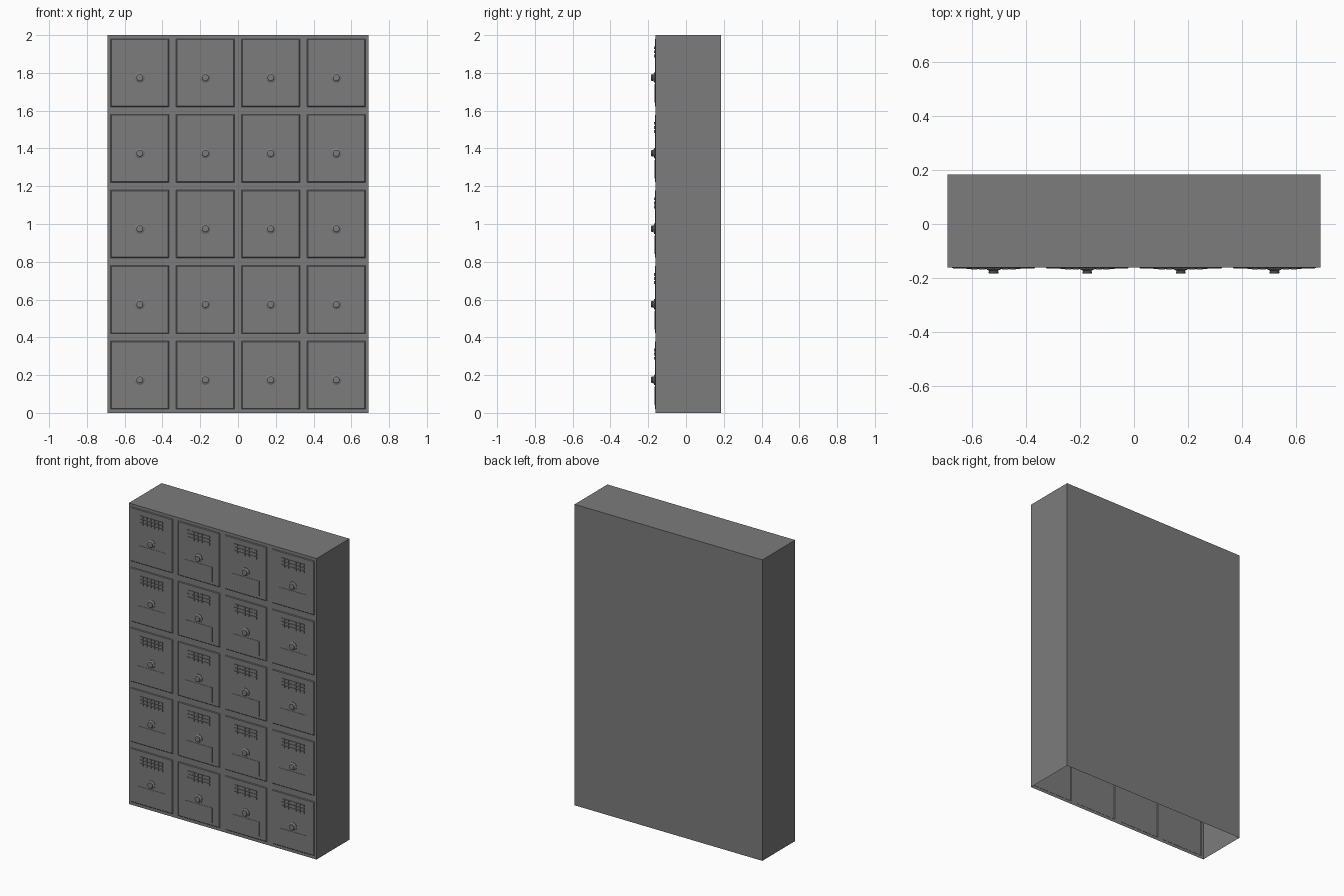
import bpy, bmesh, math
from mathutils import Matrix, Vector

if "Cube" in bpy.data.objects:
    bpy.data.objects.remove(bpy.data.objects["Cube"])

metal = bpy.data.materials.new("grey_metal")
metal.diffuse_color = (0.2, 0.2, 0.2, 1)
metal.use_nodes = True
metal.node_tree.nodes["Principled BSDF"].inputs["Base Color"].default_value = metal.diffuse_color

W, H, FRONT, BACK = 0.69, 2.0, -0.161, 0.184
COLS, ROWS = (-0.52, -0.173, 0.173, 0.52), (0.0, 0.4, 0.8, 1.2, 1.6)
DOOR_Y = FRONT - 0.004


def finish(name, bm):
    bmesh.ops.remove_doubles(bm, verts=bm.verts, dist=1e-5)
    me = bpy.data.meshes.new(name)
    bm.to_mesh(me)
    bm.free()
    me.materials.append(metal)
    ob = bpy.data.objects.new(name, me)
    bpy.context.collection.objects.link(ob)
    return ob


def quad(bm, pts):
    return bm.faces.new([bm.verts.new(p) for p in pts])


def raised_box(bm, x0, x1, z0, z1, y, depth):
    """Box standing out of a front surface, open at its back."""
    c = ((x0 + x1) / 2, y - depth / 2, (z0 + z1) / 2)
    m = Matrix.Translation(c) @ Matrix.Diagonal((x1 - x0, depth, z1 - z0, 1))
    vs = bmesh.ops.create_cube(bm, size=1, matrix=m)["verts"]
    faces = {f for v in vs for f in v.link_faces}
    rear = max(faces, key=lambda f: f.calc_center_median().y)
    bmesh.ops.delete(bm, geom=[rear], context="FACES_ONLY")


# cabinet shell: back, sides and top, open underneath
bm = bmesh.new()
quad(bm, [(W, BACK, 0), (-W, BACK, 0), (-W, BACK, H), (W, BACK, H)])
quad(bm, [(-W, BACK, 0), (-W, FRONT, 0), (-W, FRONT, H), (-W, BACK, H)])
quad(bm, [(W, FRONT, 0), (W, BACK, 0), (W, BACK, H), (W, FRONT, H)])
quad(bm, [(-W, FRONT, H), (W, FRONT, H), (W, BACK, H), (-W, BACK, H)])
finish("cabinet_shell", bm)

# front sheet: grid whose door cells are pushed outwards with sloped rims
bm = bmesh.new()
xs = [-W] + [c + s * 0.154 for c in COLS for s in (-1, 1)] + [W]
zs = [0] + [r + d for r in ROWS for d in (0.02, 0.38)] + [H]
doors = []
for i in range(len(xs) - 1):
    for j in range(len(zs) - 1):
        f = quad(bm, [(xs[i], FRONT, zs[j]), (xs[i + 1], FRONT, zs[j]),
                      (xs[i + 1], FRONT, zs[j + 1]), (xs[i], FRONT, zs[j + 1])])
        if i % 2 and j % 2:
            doors.append(f)
bmesh.ops.remove_doubles(bm, verts=bm.verts, dist=1e-5)
bmesh.ops.inset_individual(bm, faces=doors, thickness=0.006, depth=0.004)
finish("front_with_doors", bm)

# lower door panels and slotted vents
panels, vents = bmesh.new(), bmesh.new()
for cx in COLS:
    for z in ROWS:
        raised_box(panels, cx - 0.1, cx + 0.1, z + 0.042, z + 0.14, DOOR_Y, 0.002)
        for row in range(3):
            for k in range(6):
                x = cx - 0.083 + k * 0.0284
                zz = z + 0.282 + row * 0.022
                raised_box(vents, x, x + 0.024, zz, zz + 0.015, DOOR_Y, 0.004)
finish("door_lower_panels", panels)
finish("door_vents", vents)

# round stepped knobs, lathed from one profile (radius, distance from door)
profile = [(0.027, 0), (0.027, 0.003), (0.018, 0.007), (0.015, 0.009),
           (0.018, 0.012), (0.018, 0.017), (0.015, 0.019), (0, 0.019)]
N = 16
bm = bmesh.new()
for cx in COLS:
    for z in ROWS:
        rings = []
        for r, d in profile[:-1]:
            rings.append([bm.verts.new((cx + r * math.cos(2 * math.pi * a / N), DOOR_Y - d,
                                        z + 0.175 + r * math.sin(2 * math.pi * a / N)))
                          for a in range(N)])
        for lo, hi in zip(rings, rings[1:]):
            for a in range(N):
                b = (a + 1) % N
                bm.faces.new((lo[a], lo[b], hi[b], hi[a]))
        bm.faces.new(rings[-1])
knobs = finish("door_knobs", bm)
bpy.context.view_layer.objects.active = knobs
knobs.select_set(True)
bpy.ops.object.shade_smooth_by_angle(angle=math.radians(30))
